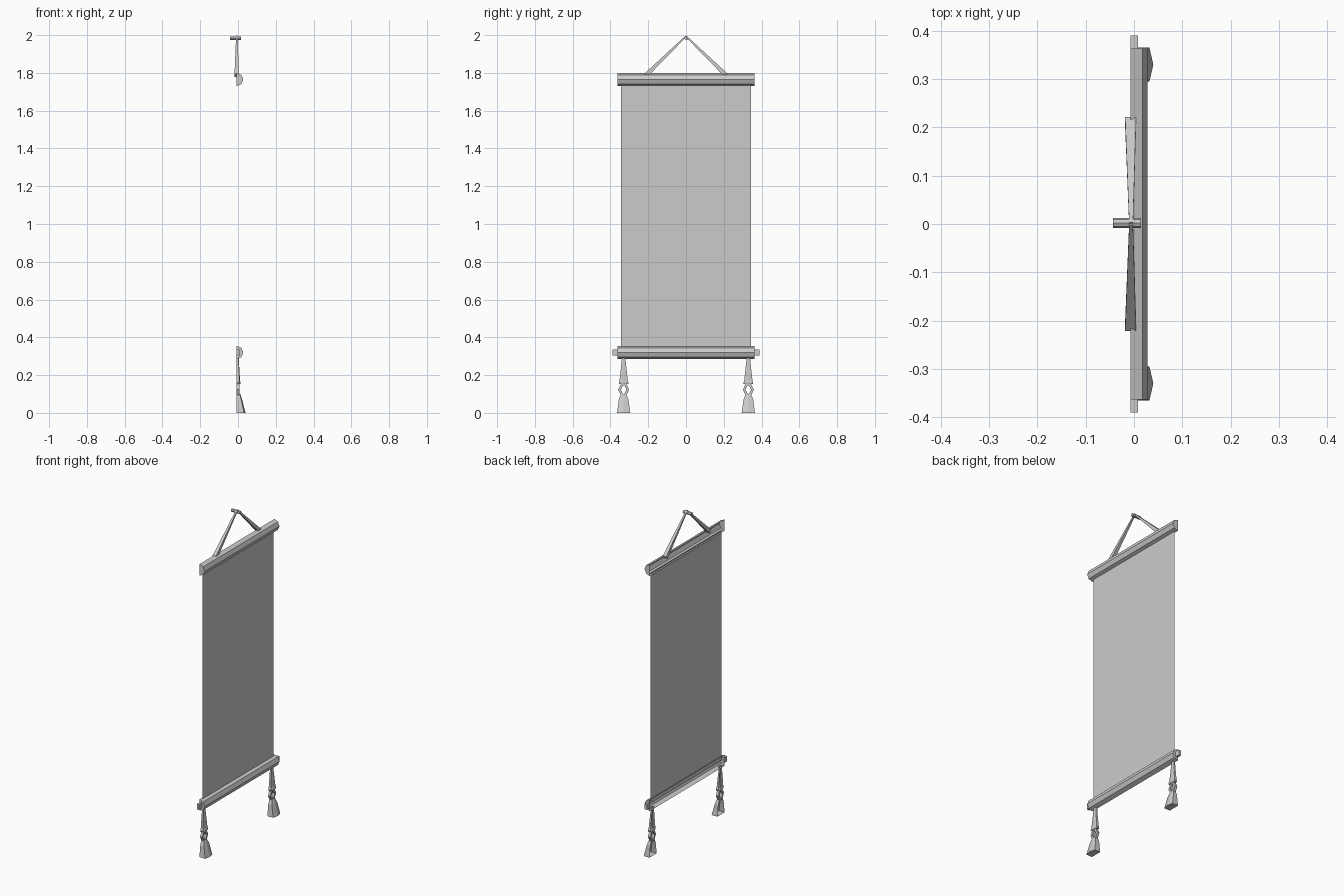
import bpy, bmesh, math
from mathutils import Vector

cube = bpy.data.objects.get("Cube")
if cube:
    bpy.data.objects.remove(cube, do_unlink=True)

GREY = (0.6, 0.6, 0.6, 1)
grey = bpy.data.materials.new("plain grey")
grey.use_nodes = True
grey.diffuse_color = GREY
grey.node_tree.nodes["Principled BSDF"].inputs["Base Color"].default_value = GREY

BACK = -0.007  # flat rear plane of the rods and tassels


def loft(name, rings, closed=True, caps=True, loop=False):
    """Skin a list of equal-length point rings with flat faces."""
    bm = bmesh.new()
    rows = [[bm.verts.new(p) for p in ring] for ring in rings]
    pairs = list(zip(rows, rows[1:]))
    if loop:
        pairs.append((rows[-1], rows[0]))
    n = len(rows[0])
    for a, b in pairs:
        for i in range(n if closed else n - 1):
            j = (i + 1) % n
            bm.faces.new((a[i], a[j], b[j], b[i]))
    if caps:
        bm.faces.new(rows[0])
        bm.faces.new(rows[-1])
    bmesh.ops.recalc_face_normals(bm, faces=bm.faces)
    mesh = bpy.data.meshes.new(name)
    bm.to_mesh(mesh)
    bm.free()
    mesh.materials.append(grey)
    obj = bpy.data.objects.new(name, mesh)
    bpy.context.collection.objects.link(obj)
    return obj


def box(name, lo, hi):
    return loft(name, [[(lo[0], y, lo[2]), (hi[0], y, lo[2]), (hi[0], y, hi[2]), (lo[0], y, hi[2])]
                       for y in (lo[1], hi[1])])


# Half-octagon rods, open at the rear, with closed ends
def rod(name, z, r=0.035, half=0.363):
    angles = [math.radians(a) for a in (90, 45, 0, -45, -90)]
    loft(name, [[(BACK + r * math.cos(a), y, z + r * math.sin(a)) for a in angles]
                for y in (-half, half)], closed=False)


rod("top_rod", 1.765)
rod("bottom_rod", 0.32)

# Hanging cloth, a single thin sheet
loft("cloth", [[(0, -0.345, z), (0, 0.345, z)] for z in (0.325, 1.74)],
     closed=False, caps=False)

# Wall peg
loft("wall_peg", [[(x, 0.002 + 0.01 * math.cos(k * math.pi / 4),
                    1.983 + 0.01 * math.sin(k * math.pi / 4)) for k in range(8)]
                  for x in (-0.043, 0.015)])


# Tassel parts: five-point half section, given as (height, half width, front depth)
def tassel_part(name, y0, levels):
    rings = []
    for z, w, d in levels:
        side = BACK + 0.83 * (d - BACK)
        rings.append([(BACK, y0 - w, z), (side, y0 - w, z), (d, y0, z),
                      (side, y0 + w, z), (BACK, y0 + w, z)])
    loft(name, rings, closed=False)


for side, s in (("left", 1), ("right", -1)):
    # Tapering hanging cord, square in section
    foot, apex = Vector((-0.007, s * 0.213, 1.787)), Vector((-0.006, 0, 1.994))
    across = Vector((0, s * 0.7, 0.7))
    rings = []
    for p, r in ((foot, 0.0115), (apex, 0.004)):
        rings.append([p + Vector((i * r, 0, 0)) + across * j * r
                      for i, j in ((-1, -1), (1, -1), (1, 1), (-1, 1))])
    loft(side + "_cord", rings)

    # End knob of the bottom rod
    y = sorted((s * 0.36, s * 0.39))
    box(side + "_end_knob", (BACK, y[0], 0.304), (0.008, y[1], 0.336))

    # Tassel: cord and collar, looped knot, flared skirt
    y0 = s * 0.33
    tassel_part(side + "_tassel_cord", y0,
                [(0.3, 0.009, 0.004), (0.27, 0.011, 0.005), (0.17, 0.022, 0.011),
                 (0.16, 0.026, 0.014), (0.152, 0.024, 0.012)])
    outer = ((0.013, 0.156), (0.029, 0.123), (0.013, 0.09),
             (-0.013, 0.09), (-0.029, 0.123), (-0.013, 0.156))
    inner = ((0.004, 0.145), (0.015, 0.123), (0.004, 0.101),
             (-0.004, 0.101), (-0.015, 0.123), (-0.004, 0.145))
    knot = [[(BACK, y0 + a, b), (0.008, y0 + a, b), (0.008, y0 + c, d), (BACK, y0 + c, d)]
            for (a, b), (c, d) in zip(outer, inner)]
    loft(side + "_tassel_knot", knot, caps=False, loop=True)
    tassel_part(side + "_tassel_skirt", y0,
                [(0.1, 0.014, 0.012), (0.07, 0.026, 0.022), (0, 0.035, 0.04)])
